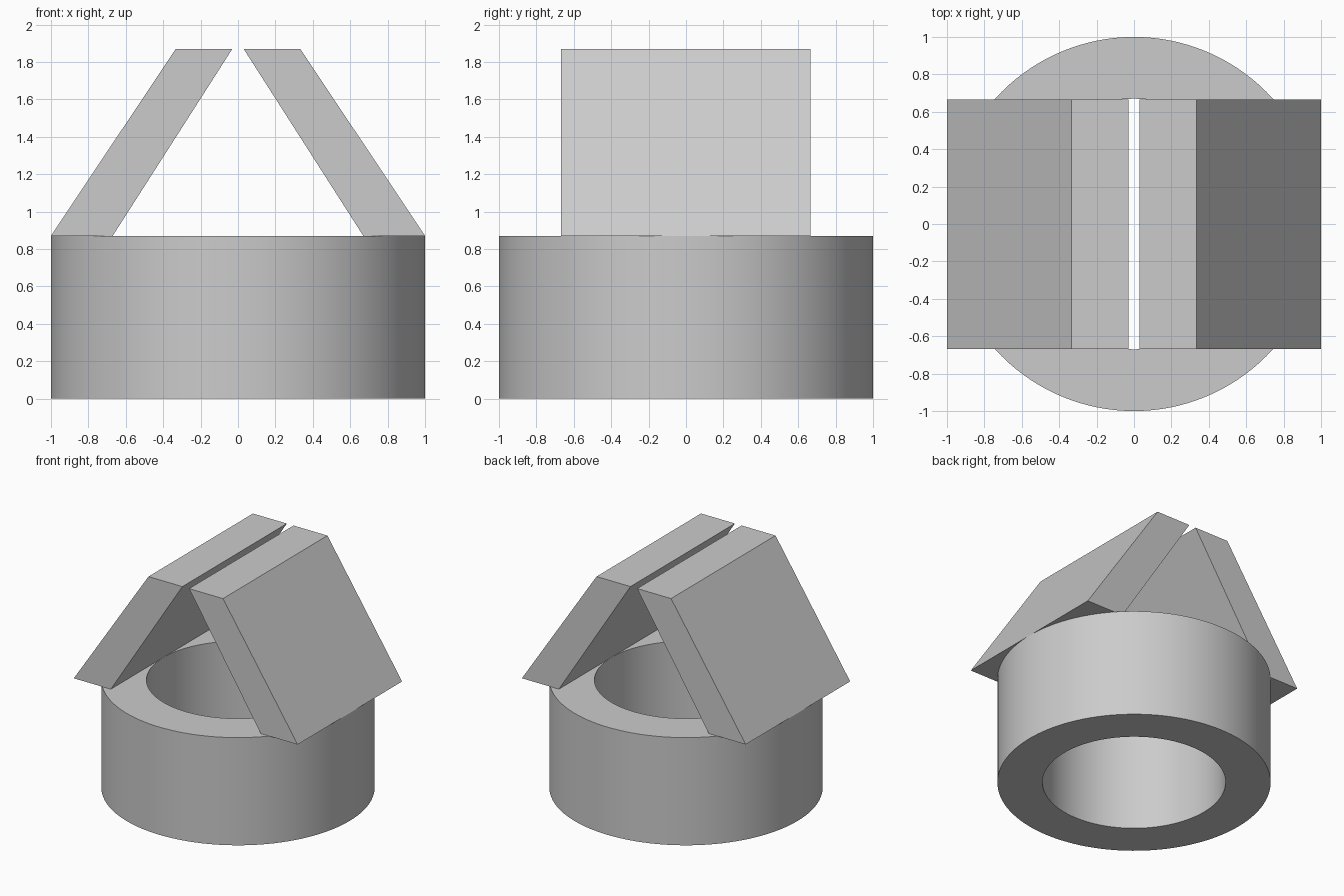
import bpy, bmesh, math

cube = bpy.data.objects.get("Cube")
if cube:
    bpy.data.objects.remove(cube, do_unlink=True)

RING_TOP = 0.87
ROOF_TOP = 1.87
OUTER, INNER = 1.0, 0.67
SEGMENTS = 128

# Single flat grey
grey = bpy.data.materials.new("light_grey")
grey.use_nodes = True
colour = (0.6, 0.6, 0.6, 1)
grey.diffuse_color = colour
grey.node_tree.nodes["Principled BSDF"].inputs["Base Color"].default_value = colour


def make_object(name, bm):
    bmesh.ops.recalc_face_normals(bm, faces=bm.faces)
    mesh = bpy.data.meshes.new(name)
    bm.to_mesh(mesh)
    bm.free()
    mesh.materials.append(grey)
    obj = bpy.data.objects.new(name, mesh)
    bpy.context.collection.objects.link(obj)
    return obj


# Hollow ring base: a rectangular section spun round z
bm = bmesh.new()
section = [(INNER, 0), (OUTER, 0), (OUTER, RING_TOP), (INNER, RING_TOP)]
verts = [bm.verts.new((r, 0, z)) for r, z in section]
edges = [bm.edges.new((verts[i], verts[i - 1])) for i in range(len(verts))]
bmesh.ops.spin(bm, geom=verts + edges, cent=(0, 0, 0), axis=(0, 0, 1),
               angle=math.tau, steps=SEGMENTS, use_merge=True)
bmesh.ops.remove_doubles(bm, verts=bm.verts, dist=0.0001)
ring = make_object("ring_base", bm)
bpy.ops.object.select_all(action='DESELECT')
ring.select_set(True)
bpy.context.view_layer.objects.active = ring
bpy.ops.object.shade_smooth_by_angle(angle=math.radians(30))


# Leaning roof slabs: a slanted profile extruded along y
def roof_slab(name, side):
    profile = [(1.0, RING_TOP), (0.67, RING_TOP), (0.03, ROOF_TOP), (0.333, ROOF_TOP)]
    bm = bmesh.new()
    face = bm.faces.new([bm.verts.new((side * x, -0.667, z)) for x, z in profile])
    extruded = bmesh.ops.extrude_face_region(bm, geom=[face])["geom"]
    moved = [v for v in extruded if isinstance(v, bmesh.types.BMVert)]
    bmesh.ops.translate(bm, verts=moved, vec=(0, 1.333, 0))
    return make_object(name, bm)


for name, side in (("left_roof_slab", 1), ("right_roof_slab", -1)):
    roof_slab(name, side)
